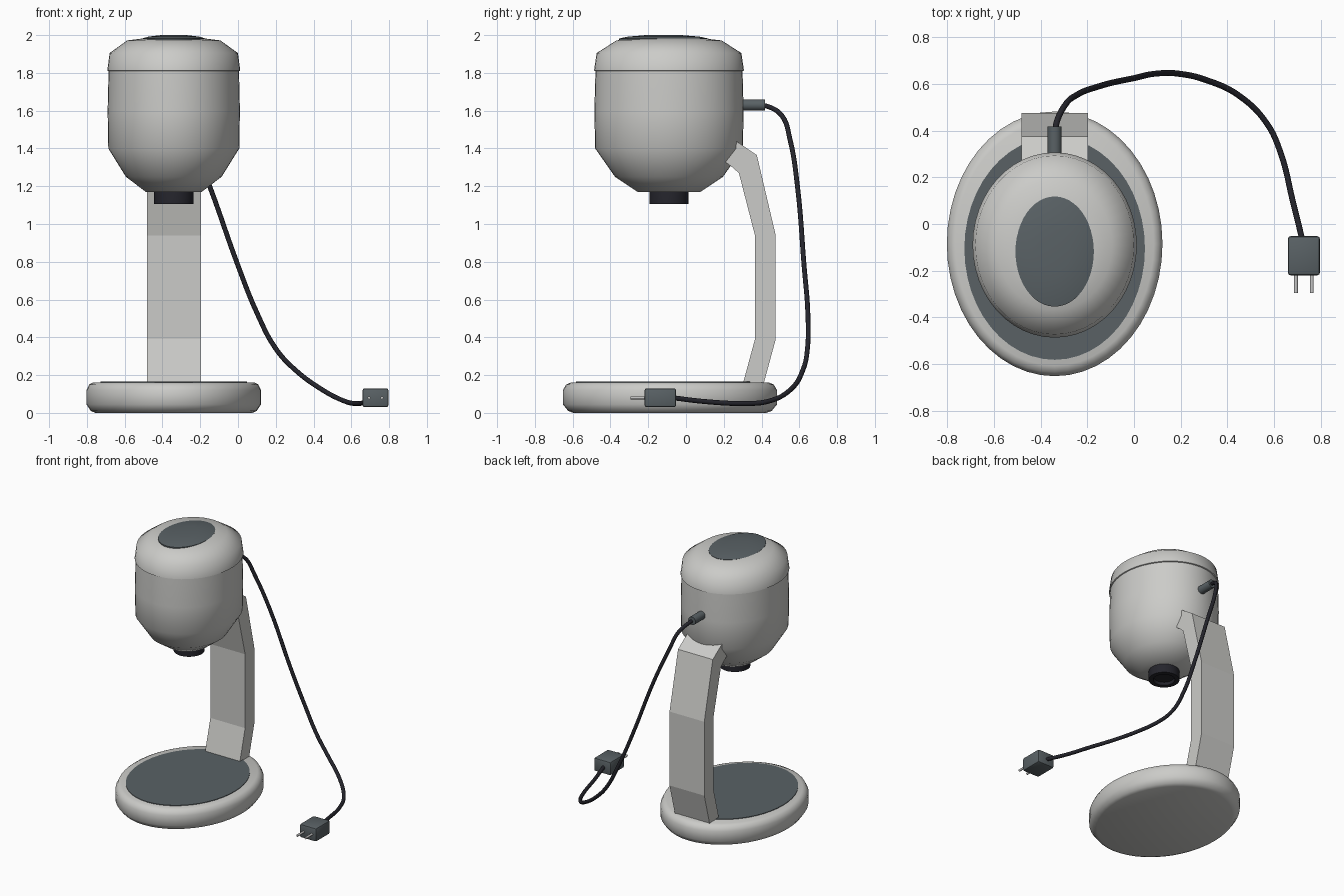
import bpy, bmesh, math
from mathutils import Vector

old = bpy.data.objects.get("Cube")
if old:
    bpy.data.objects.remove(old, do_unlink=True)


def material(name, r, g, b):
    m = bpy.data.materials.new(name)
    m.use_nodes = True
    m.diffuse_color = (r, g, b, 1)
    m.node_tree.nodes["Principled BSDF"].inputs["Base Color"].default_value = (r, g, b, 1)
    return m


SHELL = material("light grey shell", 0.6, 0.6, 0.58)
SLATE = material("slate grey", 0.1, 0.12, 0.13)
BLACK = material("black rubber", 0.018, 0.018, 0.025)
METAL = material("prong metal", 0.55, 0.55, 0.55)
CX = -0.34  # centre line of the appliance


def finish(name, bm, mat, angle=None):
    bmesh.ops.recalc_face_normals(bm, faces=bm.faces)
    mesh = bpy.data.meshes.new(name)
    bm.to_mesh(mesh)
    bm.free()
    mesh.materials.append(mat)
    ob = bpy.data.objects.new(name, mesh)
    bpy.context.collection.objects.link(ob)
    if angle:
        bpy.ops.object.select_all(action='DESELECT')
        ob.select_set(True)
        bpy.context.view_layer.objects.active = ob
        bpy.ops.object.shade_smooth_by_angle(angle=math.radians(angle))
    return ob


def lathe(name, profile, mat, centre, rx, ry, angle=50, n=48):
    """Stack elliptical rings (relative radius, height) and cap both ends."""
    bm = bmesh.new()
    rings = []
    for r, z in profile:
        rings.append([bm.verts.new((centre[0] + rx * r * math.cos(math.tau * i / n),
                                    centre[1] + ry * r * math.sin(math.tau * i / n), z))
                      for i in range(n)])
    for a, b in zip(rings, rings[1:]):
        for i in range(n):
            j = (i + 1) % n
            bm.faces.new((a[i], a[j], b[j], b[i]))
    bm.faces.new(rings[0])
    bm.faces.new(rings[-1])
    return finish(name, bm, mat, angle)


def rod(name, y0, y1, x, z, radius, mat):
    """Cylinder lying along y."""
    bm = bmesh.new()
    bmesh.ops.create_cone(bm, cap_ends=True, segments=20, radius1=radius,
                          radius2=radius, depth=y1 - y0)
    bmesh.ops.rotate(bm, verts=bm.verts, matrix=Vector((0, 0, 1)).rotation_difference(
        Vector((0, 1, 0))).to_matrix())
    bmesh.ops.translate(bm, verts=bm.verts, vec=(x, (y0 + y1) / 2, z))
    return finish(name, bm, mat, 40)


# Base and its drip pad
lathe("base", [(0.9, 0), (0.95, 0.01), (1, 0.045), (1, 0.12), (0.97, 0.15), (0.92, 0.162)],
      SHELL, (CX, -0.085), 0.462, 0.567)
lathe("base_pad", [(1, 0.155), (1, 0.166)], SLATE, (CX, -0.105), 0.387, 0.477)

# Head: body, lid, top button and nozzle
HEAD = (CX, -0.09)
lathe("head_body", [(0.42, 1.17), (0.72, 1.25), (0.985, 1.4), (0.995, 1.6), (0.98, 1.82)],
      SHELL, HEAD, 0.352, 0.397)
lathe("head_lid", [(0.97, 1.807), (1, 1.812), (0.965, 1.905), (0.7, 1.972), (0.4, 1.985)],
      SHELL, HEAD, 0.352, 0.397)
lathe("top_button", [(1, 1.965), (1, 1.982), (0.8, 1.992), (0.4, 2.0)],
      SLATE, (CX, -0.118), 0.168, 0.236)
lathe("nozzle", [(0.95, 1.2), (1, 1.165), (1, 1.105), (0.7, 1.105), (0.65, 1.125)],
      BLACK, HEAD, 0.104, 0.104, 40)

# Support arm: side outline extruded across x
outline = [(0.3, 0.15), (0.365, 0.39), (0.365, 0.94), (0.28, 1.27), (0.24, 1.305),
           (0.12, 1.39), (0.19, 1.49), (0.375, 1.365), (0.475, 0.94), (0.475, 0.39), (0.41, 0.15)]
bm = bmesh.new()
side = bm.faces.new([bm.verts.new((CX - 0.143, y, z)) for y, z in outline])
ext = bmesh.ops.extrude_face_region(bm, geom=[side])["geom"]
bmesh.ops.translate(bm, vec=(0.286, 0, 0),
                    verts=[v for v in ext if isinstance(v, bmesh.types.BMVert)])
finish("support_arm", bm, SHELL)

# Power cord
rod("cord_socket", 0.27, 0.417, CX, 1.63, 0.03, SLATE)
path = [(-0.34, 0.38, 1.63), (-0.33, 0.44, 1.62), (-0.295, 0.51, 1.57), (-0.25, 0.55, 1.45),
        (-0.15, 0.59, 1.2), (0, 0.625, 0.78), (0.1, 0.645, 0.53), (0.2, 0.643, 0.34),
        (0.3, 0.62, 0.23), (0.45, 0.55, 0.12), (0.57, 0.43, 0.06), (0.63, 0.3, 0.05),
        (0.68, 0.1, 0.06), (0.722, -0.07, 0.08)]
curve = bpy.data.curves.new("power_cord", 'CURVE')
curve.dimensions = '3D'
curve.bevel_depth = 0.013
curve.bevel_resolution = 3
curve.resolution_u = 6
curve.use_fill_caps = True
spline = curve.splines.new('BEZIER')
spline.bezier_points.add(len(path) - 1)
for p, co in zip(spline.bezier_points, path):
    p.co = co
    p.handle_left_type = p.handle_right_type = 'AUTO'
curve.materials.append(BLACK)
bpy.context.collection.objects.link(bpy.data.objects.new("power_cord", curve))

# Wall plug with two prongs
bm = bmesh.new()
bmesh.ops.create_cube(bm, size=1)
bmesh.ops.scale(bm, verts=bm.verts, vec=(0.138, 0.168, 0.1))
bmesh.ops.bevel(bm, geom=bm.edges[:], offset=0.012, segments=2, affect='EDGES', profile=0.5)
bmesh.ops.translate(bm, verts=bm.verts, vec=(0.728, -0.136, 0.08))
finish("wall_plug", bm, SLATE, 40)
for label, dx in (("right", -0.034), ("left", 0.034)):
    rod("plug_prong_" + label, -0.295, -0.21, 0.728 + dx, 0.08, 0.008, METAL)
